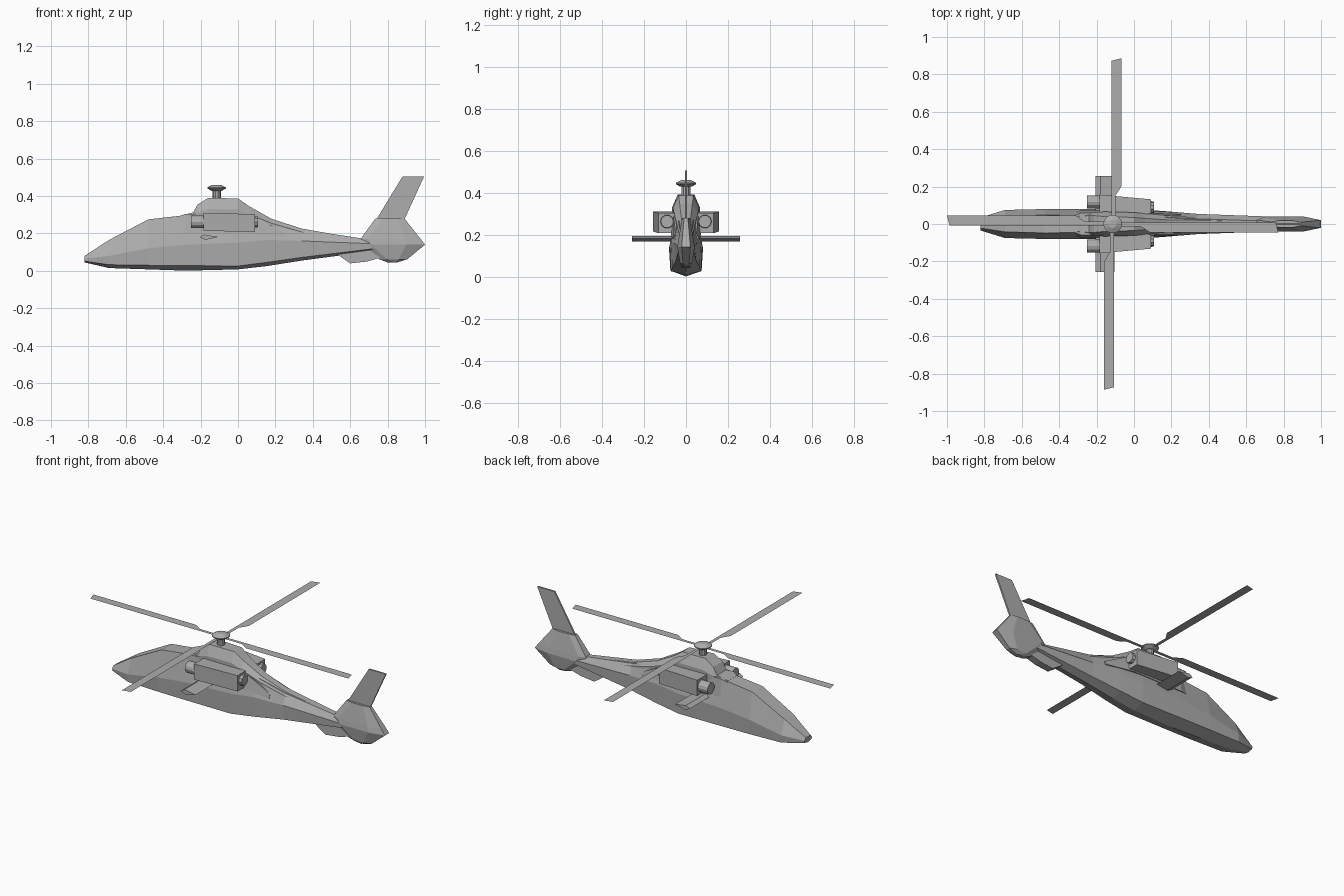
import bpy, bmesh
from math import pi, cos, sin
from mathutils import Matrix

if "Cube" in bpy.data.objects:
    bpy.data.objects.remove(bpy.data.objects["Cube"])

# One mid-grey paint for the whole airframe
paint = bpy.data.materials.new("dark_grey_paint")
paint.diffuse_color = (.42, .42, .42, 1)
paint.use_nodes = True
paint.node_tree.nodes["Principled BSDF"].inputs["Base Color"].default_value = paint.diffuse_color


def finish(name, bm):
    bmesh.ops.recalc_face_normals(bm, faces=bm.faces)
    mesh = bpy.data.meshes.new(name)
    bm.to_mesh(mesh)
    bm.free()
    mesh.materials.append(paint)
    ob = bpy.data.objects.new(name, mesh)
    bpy.context.collection.objects.link(ob)
    return ob


def loft(name, rings):
    """Skin a series of equal-length closed rings and cap both ends."""
    bm = bmesh.new()
    vs = [[bm.verts.new(p) for p in r] for r in rings]
    n = len(rings[0])
    for a, b in zip(vs, vs[1:]):
        for i in range(n):
            j = (i + 1) % n
            bm.faces.new((a[i], a[j], b[j], b[i]))
    bm.faces.new(vs[0])
    bm.faces.new(vs[-1])
    return finish(name, bm)


def section(x, half):
    """Symmetric ring at x from half points (y, z), bottom to top."""
    right = [(x, y, z) for y, z in half]
    return right + [(x, -y, z) for y, z in reversed(half) if y > 0]


def turned(name, profile, n, centre, axis='Z'):
    """Lathe-like solid from (distance, radius) pairs along an axis."""
    rings = []
    for d, r in profile:
        ring = []
        for i in range(n):
            u, v = r * cos(2 * pi * i / n), r * sin(2 * pi * i / n)
            p = (u, v, d) if axis == 'Z' else (d, u, v)
            ring.append(tuple(c + q for c, q in zip(centre, p)))
        rings.append(ring)
    return loft(name, rings)


# Fuselage and tail boom: x, bottom, chine, waist, top, half width, roof half width
stations = [
    (-0.82, .045, .052, .065, .08, .035, .022),
    (-0.69, .015, .033, .08, .165, .075, .042),
    (-0.48, .008, .03, .12, .275, .08, .048),
    (-0.28, .001, .028, .14, .298, .08, .045),
    (0.00, .008, .026, .15, .30, .078, .045),
    (0.15, .025, .045, .165, .275, .07, .038),
    (0.34, .055, .072, .16, .222, .054, .028),
    (0.72, .105, .118, .145, .165, .04, .015),
]
loft("fuselage", [section(x, [(0, b), (w * .93, c), (w, m), (wt, t)])
                  for x, b, c, m, t, w, wt in stations])

# Engine deck shoulders: x, base z, top z, base half width, top half width
deck = [(-.32, .2, .285, .066, .045), (-.28, .2, .305, .072, .06),
        (.06, .2, .305, .072, .06), (.25, .18, .205, .062, .05)]
loft("engine_deck", [section(x, [(wb, b), (wt, t)]) for x, b, t, wb, wt in deck])

# Rotor fairing running back into the boom spine
hump = [(-.31, .26, .295, .045, .04), (-.24, .26, .312, .055, .045),
        (-.215, .26, .355, .062, .045), (-.16, .26, .39, .066, .04),
        (0, .26, .387, .062, .035), (.06, .25, .345, .056, .03),
        (.18, .22, .278, .045, .022), (.34, .18, .226, .035, .02),
        (.66, .14, .17, .02, .012)]
loft("rotor_fairing", [section(x, [(wb, b), (wb, (b + t) / 2 + .005), (wt, t)])
                       for x, b, t, wb, wt in hump])

# Engine pods, intakes, exhausts and stub wings on both sides
for side, s in (("left", -1), ("right", 1)):
    pod = [(-.185, .06, .157, .215, .31), (.09, .055, .132, .207, .303)]
    loft(side + "_engine_pod",
         [[(x, s * a, z0), (x, s * b, z0), (x, s * b, z1), (x, s * a, z1)]
          for x, a, b, z0, z1 in pod])
    turned(side + "_intake", [(-.25, .034), (-.17, .034)], 12, (0, s * .118, .262), 'X')
    turned(side + "_exhaust", [(.08, .034), (.108, .03)], 10, (0, s * .09, .262), 'X')
    wing = [(-.205, .18), (-.18, .194), (-.105, .181), (-.175, .166)]
    loft(side + "_stub_wing", [[(x, s * y, z) for x, z in wing] for y in (.05, .257)])

# Tail fan housing: z, front, shoulder and rear x, half width
housing = [(.045, .80, .83, .85, .015), (.062, .755, .86, .905, .028),
           (.14, .67, .90, 1.0, .041), (.17, .655, .895, .977, .037),
           (.28, .735, .85, .89, .018)]
rings = []
for z, a, b, c, w in housing:
    half = [(a, w * .6), (a + .04, w), (b, w), (c, w * .5)]
    rings.append([(x, y, z) for x, y in half] + [(x, -y, z) for x, y in reversed(half)])
loft("tail_fan_housing", rings)

# Swept upper fin and ventral fairing
fin = [(.74, .275), (.89, .275), (.995, .505), (.88, .505)]
loft("tail_fin", [[(x, y, z) for x, z in fin] for y in (-.005, .005)])
ventral = [(.52, .095), (.60, .04), (.69, .05), (.76, .07), (.75, .13)]
loft("ventral_fairing", [[(x, y, z) for x, z in ventral] for y in (-.022, .022)])

# Rotor mast and hub
HUB_X = -.114
turned("rotor_mast", [(.38, .022), (.435, .022)], 10, (HUB_X, 0, 0))
turned("rotor_hub", [(.428, .028), (.441, .05), (.446, .05), (.46, .022)], 14, (HUB_X, 0, 0))

# Four paper-thin rotor blades
blade = [(-.007, .03), (.014, .03), (.014, .15), (.046, .2), (.046, .886), (-.007, .873)]
for i in range(4):
    bm = bmesh.new()
    bm.faces.new([bm.verts.new((x, y, .435)) for x, y in reversed(blade)])
    for f in bm.faces:
        f.normal_update()
        if f.normal.z < 0:
            f.normal_flip()
    mesh = bpy.data.meshes.new(f"rotor_blade_{i + 1}")
    bm.to_mesh(mesh)
    bm.free()
    mesh.transform(Matrix.Translation((HUB_X, 0, 0)) @ Matrix.Rotation(i * pi / 2, 4, 'Z'))
    mesh.materials.append(paint)
    bpy.context.collection.objects.link(bpy.data.objects.new(mesh.name, mesh))
